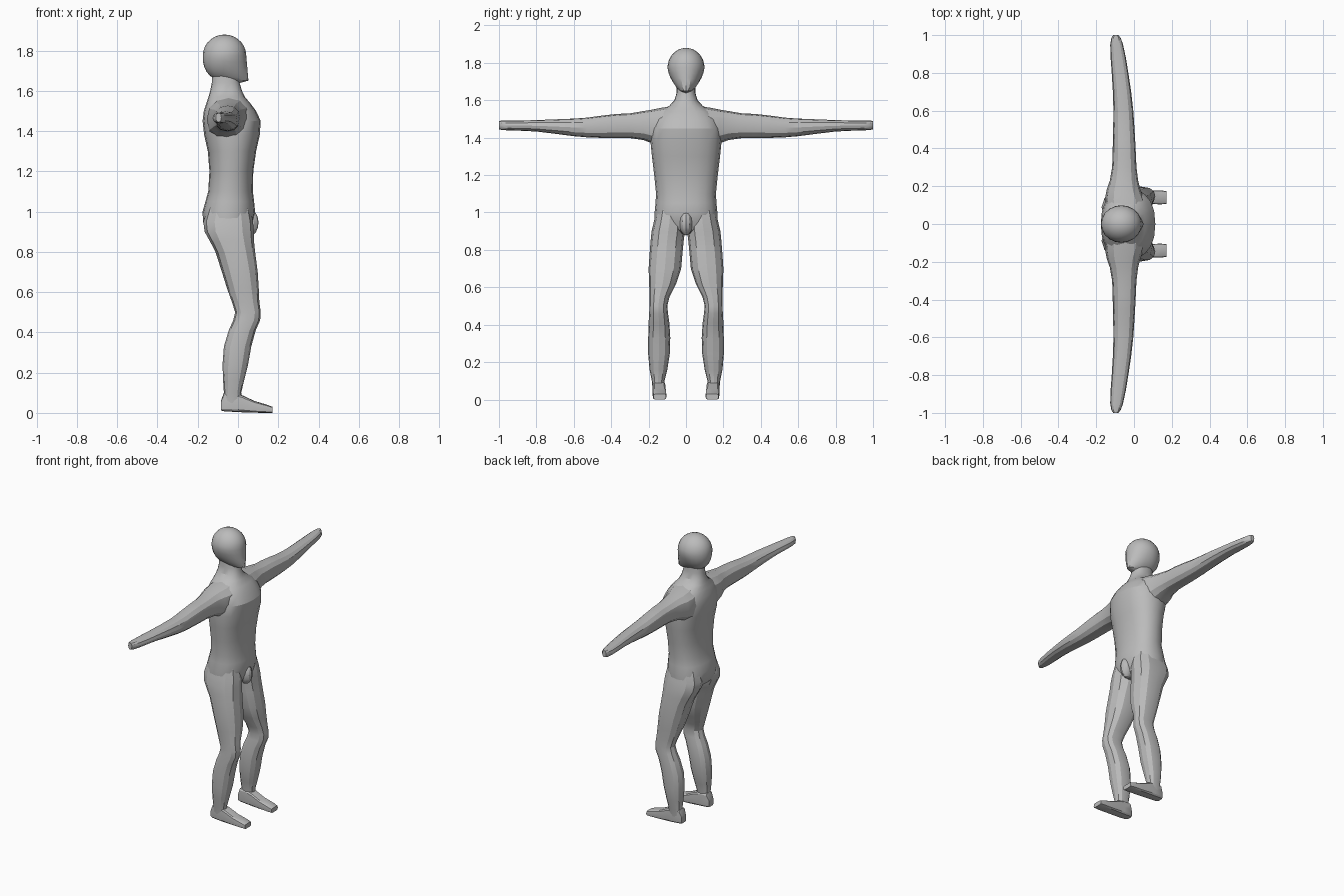
import bpy, bmesh, math
from mathutils import Vector

skin = bpy.data.materials.new("plain grey")
skin.diffuse_color = (0.5, 0.5, 0.5, 1)


def spow(v, p):
    return math.copysign(abs(v) ** p, v)


def loft(name, axis, rows, n=16, power=2.3, mirror=False):
    """Skin rounded rings along an axis; row = (t, u0, u1, v0, v1)."""
    bm = bmesh.new()
    rings = []
    for t, u0, u1, v0, v1 in rows:
        ring = []
        for i in range(n):
            a = 2 * math.pi * i / n
            u = (u0 + u1) / 2 + (u1 - u0) / 2 * spow(math.cos(a), 2 / power)
            v = (v0 + v1) / 2 + (v1 - v0) / 2 * spow(math.sin(a), 2 / power)
            co = {"z": (u, v, t), "y": (u, t, v), "x": (t, u, v)}[axis]
            ring.append(bm.verts.new(co))
        rings.append(ring)
    for r, s in zip(rings, rings[1:]):
        for i in range(n):
            j = (i + 1) % n
            bm.faces.new((r[i], r[j], s[j], s[i]))
    bm.faces.new(rings[0])
    bm.faces.new(rings[-1])
    return finish(name, bm, mirror)


def finish(name, bm, mirror=False):
    bmesh.ops.recalc_face_normals(bm, faces=bm.faces)
    me = bpy.data.meshes.new(name)
    bm.to_mesh(me)
    bm.free()
    me.materials.append(skin)
    ob = bpy.data.objects.new(name, me)
    bpy.context.collection.objects.link(ob)
    bpy.context.view_layer.objects.active = ob
    bpy.ops.object.select_all(action="DESELECT")
    ob.select_set(True)
    bpy.ops.object.shade_smooth_by_angle(angle=math.radians(25))
    if mirror:
        m = ob.modifiers.new("other side", "MIRROR")
        m.use_axis = (False, True, False)
        m.use_mirror_merge = False
    return ob


# torso and neck: (z, back, front, half width)
torso = [(0.885, -.10, .03, .05), (0.91, -.155, .06, .13), (0.95, -.174, .075, .168),
         (1.00, -.176, .085, .168), (1.05, -.162, .08, .163), (1.10, -.148, .074, .16),
         (1.20, -.142, .076, .170), (1.30, -.15, .09, .182), (1.38, -.168, .108, .19),
         (1.45, -.176, .113, .188), (1.50, -.17, .09, .172), (1.54, -.157, .06, .14),
         (1.57, -.147, .034, .09), (1.60, -.138, .02, .062), (1.64, -.13, .008, .05),
         (1.70, -.13, .0, .05)]
loft("torso", "z", [(z, b, f, -w, w) for z, b, f, w in torso], n=20)

# head: round skull with the lower front pulled forward into a narrow face
bm = bmesh.new()
bmesh.ops.create_uvsphere(bm, u_segments=20, v_segments=14, radius=1)
for v in bm.verts:
    x, y, z = v.co
    v.co = Vector((-0.067 + .108 * x, .099 * y, 1.775 + .105 * z))
    if z < 0:
        k = -z
        v.co.z = 1.775 - .125 * k
        v.co.y *= 1 - .15 * k
        v.co.x -= .01 * k
        if x > 0.05:
            # jaw and chin
            r = math.sqrt(max(1e-6, 1 - z * z))
            v.co.x = -0.067 + (x / r) * (.108 + .012 * k)
            v.co.z = 1.775 - .138 * k
            v.co.y = .099 * (y / r) * (r * .65 + .35 * (1 - .8 * k)) if r > .3 else v.co.y
            if r <= .3:
                v.co.x = -0.067 + .105 * x / .3
                v.co.z = 1.64
finish("head", bm)

# arms: (y, back, front, bottom, top)
loft("arms", "y", [
    (.06, -.15, .06, 1.37, 1.57), (.13, -.155, .055, 1.355, 1.56),
    (.18, -.145, .035, 1.37, 1.55), (.23, -.128, .022, 1.388, 1.542),
    (.30, -.116, .013, 1.398, 1.53), (.37, -.113, .01, 1.398, 1.527),
    (.45, -.112, .006, 1.399, 1.518), (.53, -.11, .001, 1.402, 1.507),
    (.60, -.109, -.004, 1.408, 1.502), (.70, -.112, -.015, 1.421, 1.498),
    (.80, -.118, -.03, 1.433, 1.494), (.88, -.124, -.043, 1.437, 1.492),
    (.95, -.126, -.058, 1.439, 1.491), (.985, -.12, -.07, 1.441, 1.491),
    (1.0, -.11, -.083, 1.445, 1.49)], n=12, mirror=True)

# legs: (z, back, front, inner, outer)
loft("legs", "z", [
    (1.02, -.15, .06, .01, .155), (.95, -.172, .075, .004, .172),
    (.90, -.166, .078, .006, .184), (.85, -.138, .08, .012, .189),
    (.80, -.112, .085, .017, .193), (.70, -.08, .098, .026, .2),
    (.62, -.055, .103, .052, .197), (.55, -.03, .106, .088, .195),
    (.50, -.014, .113, .1, .195), (.46, -.024, .11, .096, .197),
    (.41, -.046, .088, .089, .2), (.33, -.07, .066, .084, .202),
    (.24, -.077, .05, .087, .202), (.16, -.074, .03, .1, .195),
    (.10, -.07, .016, .115, .183), (.05, -.078, .02, .115, .178)],
    n=12, mirror=True)

# feet: (x, inner, outer, bottom, top)
loft("feet", "x", [
    (-.085, .12, .168, .012, .06), (-.07, .112, .175, .008, .1),
    (-.02, .11, .178, .005, .1), (.02, .108, .178, .003, .088),
    (.08, .106, .178, .001, .06), (.14, .104, .178, 0, .042),
    (.172, .106, .174, 0, .03)], n=12, power=4.5, mirror=True)

# groin bulge
bm = bmesh.new()
bmesh.ops.create_uvsphere(bm, u_segments=12, v_segments=8, radius=1)
for v in bm.verts:
    v.co = Vector((.055 + .047 * v.co.x, .036 * v.co.y, .945 + .068 * v.co.z))
finish("groin", bm)
